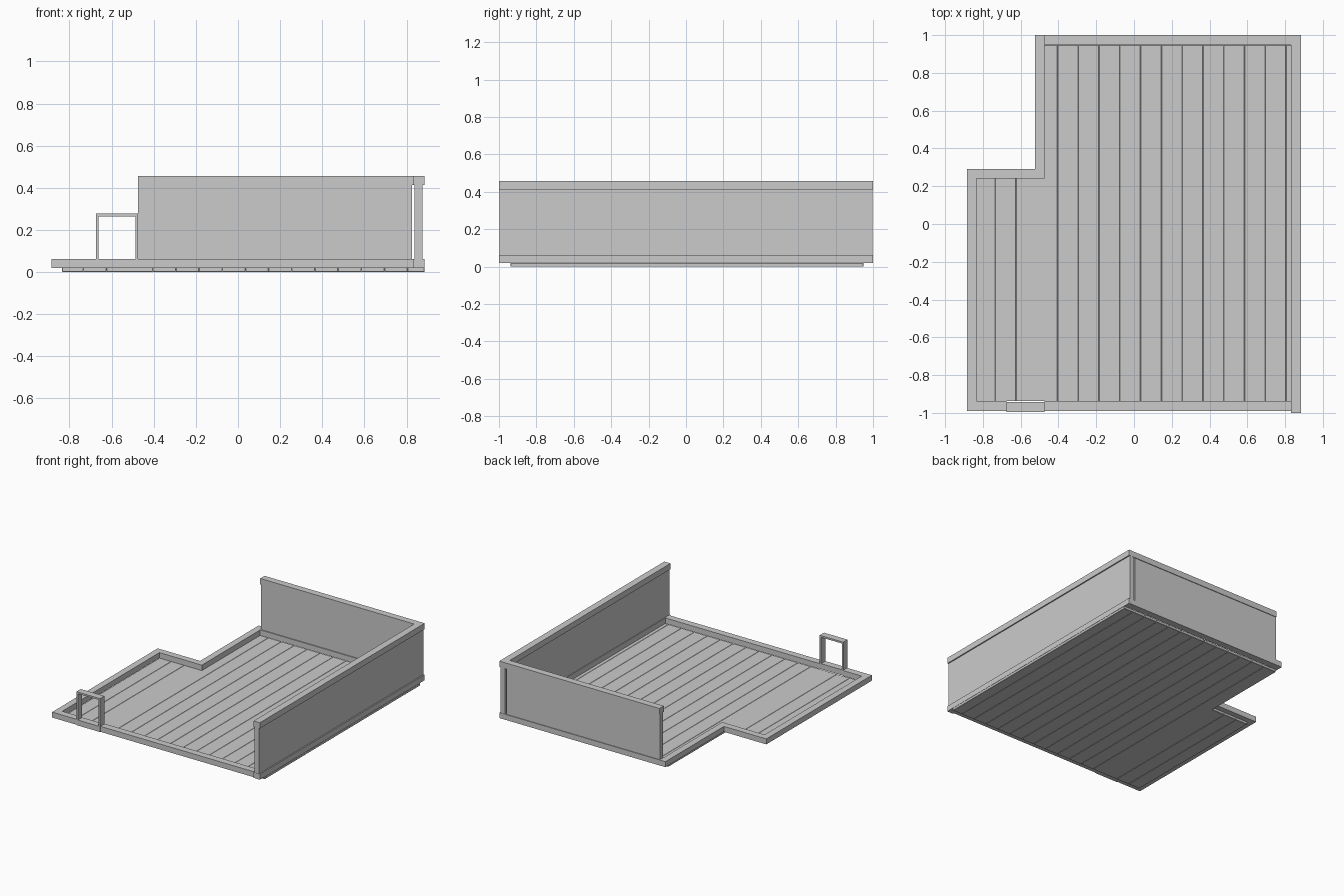
import bpy

if "Cube" in bpy.data.objects:
    bpy.data.objects.remove(bpy.data.objects["Cube"])


def box(name, x0, x1, y0, y1, z0, z1, bevel=0.0):
    bpy.ops.mesh.primitive_cube_add(size=1, location=((x0 + x1) / 2, (y0 + y1) / 2, (z0 + z1) / 2))
    ob = bpy.context.object
    ob.name = name
    ob.scale = (x1 - x0, y1 - y0, z1 - z0)
    bpy.ops.object.transform_apply(location=False, rotation=False, scale=True)
    if bevel:
        mod = ob.modifiers.new("edge", 'BEVEL')
        mod.width = bevel
        mod.segments = 1
    return ob


# Floor planks running front to back, shorter in the notch on the left
FLOOR_TOP = 0.02
seams = [-0.835] + [-0.735 + 0.11 * i for i in range(15)] + [0.885]
for i, (a, b) in enumerate(zip(seams, seams[1:])):
    if a < -0.525 < b:
        b_split = -0.48
        box(f"floor_plank_{i}_short", a, b_split, -0.938, 0.25, 0, FLOOR_TOP, 0.002)
        box(f"floor_plank_{i}_long", b_split, b, -0.938, 0.948, 0, FLOOR_TOP, 0.002)
    else:
        back = 0.25 if b < -0.47 else 0.948
        box(f"floor_plank_{i}", a, b, -0.938, back, 0, FLOOR_TOP, 0.002)

# Base trim following the L-shaped outline
Z0, Z1 = 0.02, 0.062
box("base_trim_front_left", -0.885, -0.675, -0.99, -0.938, Z0, Z1)
box("base_trim_front_right", -0.475, 0.832, -0.99, -0.938, Z0, Z1)
box("door_threshold", -0.675, -0.475, -0.995, -0.943, Z0, Z1)
box("base_trim_right", 0.832, 0.885, -1, 1, Z0, Z1)
box("base_trim_back", -0.475, 0.832, 0.948, 1, Z0, Z1)
box("base_trim_left", -0.885, -0.835, -0.938, 0.24, Z0, Z1)
box("base_trim_notch_side", -0.525, -0.475, 0.24, 1, Z0, Z1)
box("base_trim_notch_back", -0.885, -0.525, 0.24, 0.29, Z0, Z1)

# Wall panels with a narrow gap at the corner
box("right_wall", 0.838, 0.876, -0.998, 0.998, Z1, 0.412)
box("back_wall", -0.475, 0.826, 0.955, 0.995, Z1, 0.412)

# Cap rails
box("right_wall_cap", 0.832, 0.885, -1, 1, 0.412, 0.457)
box("back_wall_cap", -0.475, 0.832, 0.948, 1, 0.412, 0.457)

# Door frame
for side, x in (("left", -0.675), ("right", -0.487)):
    box(f"door_post_{side}", x, x + 0.012, -0.995, -0.943, Z1, 0.264)
box("door_lintel", -0.675, -0.475, -0.995, -0.943, 0.264, 0.277)
